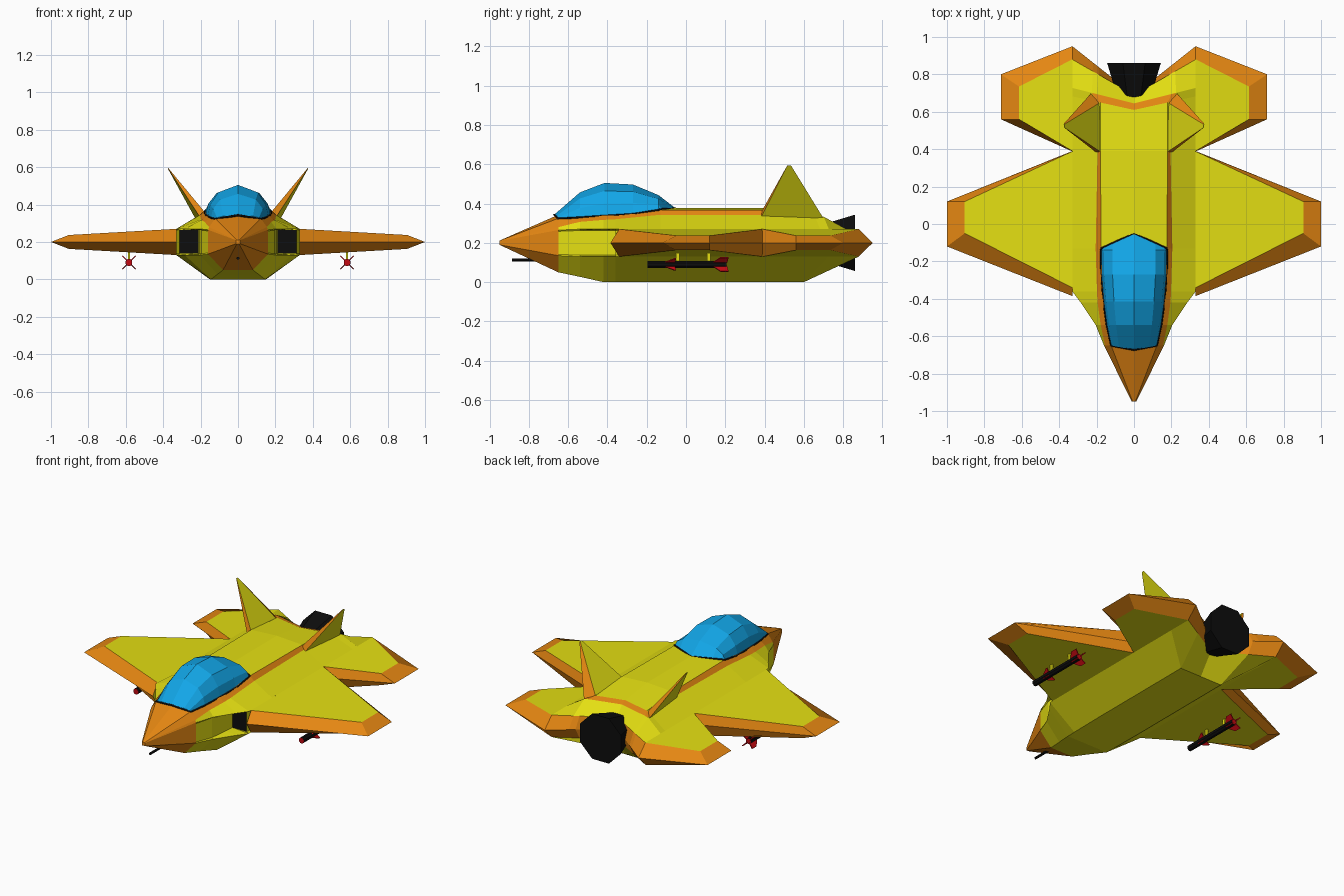
import bpy, bmesh, math
from mathutils import Vector

if "Cube" in bpy.data.objects:
    bpy.data.objects.remove(bpy.data.objects["Cube"])

MATS = []
for n, c in (("yellow", (.78, .74, .006)), ("orange", (.78, .24, .006)), ("glass blue", (.006, .38, .80)),
             ("black", (.004, .004, .004)), ("red", (.55, .003, .006))):
    m = bpy.data.materials.new(n)
    m.diffuse_color = (*c, 1)
    m.use_nodes = True
    m.node_tree.nodes["Principled BSDF"].inputs["Base Color"].default_value = m.diffuse_color
    MATS.append(m)
YEL, ORA, BLU, BLK, RED = range(5)


def part(name, verts, faces, mirror=True):
    """Mesh from points and (indices, colour) faces, reflected over x = 0."""
    bm = bmesh.new()
    for s in ((1, -1) if mirror else (1,)):
        vs = [bm.verts.new((v[0] * s, v[1], v[2])) for v in verts]
        for idx, mat in faces:
            bm.faces.new([vs[i] for i in idx]).material_index = mat
    bmesh.ops.remove_doubles(bm, verts=bm.verts, dist=.0005)
    bmesh.ops.dissolve_degenerate(bm, edges=bm.edges, dist=.0005)
    bmesh.ops.recalc_face_normals(bm, faces=bm.faces)
    me = bpy.data.meshes.new(name)
    bm.to_mesh(me)
    bm.free()
    for m in MATS:
        me.materials.append(m)
    ob = bpy.data.objects.new(name, me)
    bpy.context.collection.objects.link(ob)


def loft(name, rings, colour):
    """Half skin through open rings; colour(ring, strip) picks the material."""
    n = len(rings[0])
    faces = [((r * n + k, r * n + k + 1, r * n + n + k + 1, r * n + n + k), colour(r, k))
             for r in range(len(rings) - 1) for k in range(n - 1)]
    faces.append((tuple(range(n)), colour(0, 0)))
    part(name, [p for r in rings for p in r], faces)


def prism(n, base, side, cap):
    """Faces of a closed solid between two n-sided outlines; side(k) is a colour."""
    fs = [((base + k, base + (k + 1) % n, base + n + (k + 1) % n, base + n + k), side(k)) for k in range(n)]
    return fs + [(tuple(base + e + k for k in range(n)), cap) for e in (0, n)]


def tube(name, x, z, y0, y1, r0, r1, cap, sides=8, mirror=True):
    angles = [2 * math.pi * (k + .5) / sides for k in range(sides)]
    vs = [(x + r * math.cos(a), y, z + r * math.sin(a)) for y, r in ((y0, r0), (y1, r1)) for a in angles]
    part(name, vs, prism(sides, 0, lambda k: BLK, cap), mirror)


# fuselage: half sections from belly to spine; slope sweeps a section into a V
def section(y, bw, bz, side, sw, tw, tz, inner=None, h=.07, drop=.025, slope=0):
    inner = side if inner is None else inner
    e = h * .1
    pts = [(0, bz), (bw, bz), (side, .2 - h), (inner, .2 - h + e), (inner, .2 + h - e),
           (side, .2 + h), (sw, tz - drop), (tw, tz), (0, tz + drop * .4)]
    return [(x, min(y + slope * x, .6) if z == 0 else y + slope * x, z) for x, z in pts]


mouth = (-.36, .147, 0, .33, .198, .165, .345)
rings = [
    section(-.95, .006, .19, .012, .009, .007, .211, h=.01, drop=.001),
    section(-.65, .08, .05, .16, .155, .122, .325, h=.065, drop=.045),
    section(-.54, .11, .027, .205, .178, .142, .332, .195),
    section(-.42, .145, 0, .285, .195, .16, .342, .208),
    section(*mouth, .212),
    section(*mouth, .312),
    section(-.13, .15, 0, .33, .205, .175, .368),
    section(.39, .15, 0, .33, .195, .18, .368),
    section(.61, .15, 0, .33, .205, .18, .346, drop=.008, slope=.22),
    section(.645, .15, 0, .33, .225, .2, .335, drop=.002, slope=.25),
    section(.69, .19, .13, .33, .22, .19, .27, drop=0, slope=.575),
    section(.69, .19, .2, .33, .22, .19, .2, h=0, drop=0, slope=.79),
]


def hull_colour(r, k):
    if r in (0, 10):                 # nose and tail edge
        return ORA
    if r == 4 and k == 3:            # intake mouth
        return BLK
    if k == 6 and r < 7:             # shoulder stripe
        return ORA
    if k in (6, 7) and r == 8:       # chevron between the fins
        return ORA
    if k == 7 and r < 3:             # sill in front of the canopy
        return ORA
    return YEL


loft("fuselage", rings, hull_colour)


# wings and tailplanes: flat panel with bevelled rim
def panel(name, root, inner, outer, xi, xo):
    lm, lt, tt, tm = root
    vs = [(.33, lm, .2), (.33, tm, .2), (xo, outer[1], .2), (xo, outer[0], .2)]
    for s in (1, -1):
        vs += [(.33, lt, .2 + .07 * s), (.33, tt, .2 + .07 * s),
               (xi, inner[1], .2 + .037 * s), (xi, inner[0], .2 + .037 * s)]
    fs = [((0, 4, 5, 1, 9, 8), YEL)]
    for b in (4, 8):
        fs += [((b, b + 1, b + 2, b + 3), YEL), ((0, b, b + 3, 3), ORA),
               ((3, b + 3, b + 2, 2), ORA), ((2, b + 2, b + 1, 1), ORA)]
    part(name, vs, fs)


panel("wings", (-.385, -.34, .388, .39), (-.05, .12), (-.12, .12), .905, 1.0)
panel("tailplanes", (.388, .39, .88, .95), (.56, .735), (.56, .80), .615, .712)

# canted fins, tapering to a tip, orange on leading and trailing edges
base = [Vector(p) for p in ((.178, .385, .36), (.205, .385, .335), (.228, .70, .325), (.18, .65, .335))]
mid = sum(base, Vector()) / 4
tip = [Vector((.374, .525, .594)) + (p - mid) * .06 for p in base]
part("tail_fins", base + tip, prism(4, 0, lambda k: YEL if k % 2 else ORA, YEL))

# canopy: one faceted arch scaled along stations (y, half width, base z, height, sweep)
ARCH = ((1, 0), (.92, .38), (.66, .76), (0, 1))
stations = ((-.65, .122, .322, .021, -.022), (-.54, .145, .328, .129, 0), (-.415, .162, .336, .169, 0),
            (-.27, .174, .345, .152, 0), (-.14, .176, .366, .077, 0), (-.13, .174, .37, .004, .08))
canopy = [[(w * u, y + s * (1 - u), z + h * v) for u, v in ARCH] for y, w, z, h, s in stations]
loft("canopy", canopy, lambda r, k: BLU)

# canopy rim: thin black tube round the base
half = [canopy[0][3]] + [r[0] for r in canopy] + [canopy[5][3]]
loop = half + [(-x, y, z) for x, y, z in half[-2:0:-1]]
cu = bpy.data.curves.new("canopy_rim", "CURVE")
cu.dimensions = "3D"
cu.bevel_depth = .006
cu.bevel_resolution = 0
sp = cu.splines.new("POLY")
sp.points.add(len(loop) - 1)
for p, c in zip(sp.points, loop):
    p.co = (*c, 1)
sp.use_cyclic_u = True
cu.materials.append(MATS[BLK])
bpy.context.collection.objects.link(bpy.data.objects.new("canopy_rim", cu))

# engine nozzle and nose probe
tube("nozzle", 0, .2, .66, .86, .09, .155, BLK, 8, False)
tube("nose_probe", 0, .113, -.885, -.68, .008, .008, BLK, 6, False)

# missiles under the wings
MX, MZ = .583, .09
tube("missiles", MX, MZ, -.195, .205, .019, .019, RED)

# missile fins: two crosses of thin blades
vs, fs = [], []
for y0, y1, y2, r in ((-.115, -.06, -.05, .042), (.135, .175, .217, .05)):
    for k in range(4):
        a = math.pi / 4 + k * math.pi / 2
        d = Vector((math.cos(a), 0, math.sin(a)))
        t = Vector((-d.z, 0, d.x)) * .003
        fs += prism(4, len(vs), lambda k: RED, RED)
        vs += [Vector((MX, y, MZ)) + d * q + t * s for s in (1, -1)
               for q, y in ((.012, y0), (r, y1), (r, y2), (.012, y2 - .008))]
part("missile_fins", vs, fs)

# pylons
vs, fs = [], []
for y in (-.042, .117):
    fs += prism(4, len(vs), lambda k: YEL, YEL)
    vs += [(MX + .006 * i, y + .009 * j, z) for z in (.1, .16) for i, j in ((-1, -1), (1, -1), (1, 1), (-1, 1))]
part("missile_pylons", vs, fs)
